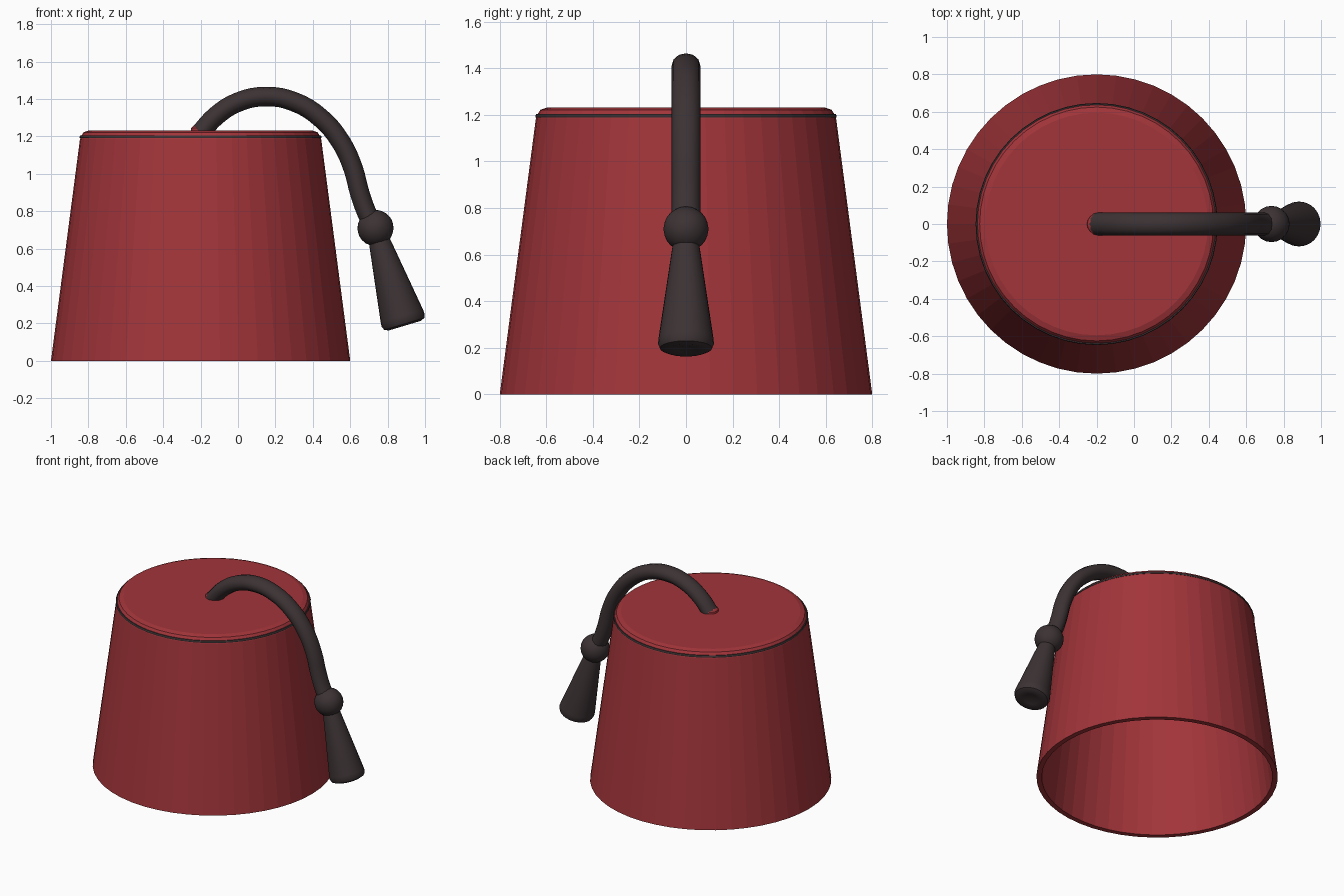
import bpy, bmesh, math
from mathutils import Vector

if "Cube" in bpy.data.objects:
    bpy.data.objects.remove(bpy.data.objects["Cube"])


def material(name, color):
    m = bpy.data.materials.new(name)
    m.diffuse_color = color
    m.use_nodes = True
    m.node_tree.nodes["Principled BSDF"].inputs["Base Color"].default_value = m.diffuse_color
    return m


RED = material("red_felt", (0.36, 0.035, 0.042, 1))
DARK = material("dark_cord", (0.045, 0.032, 0.034, 1))


def lathe(name, profile, sides, mat, smooth=None, closed=False):
    """Spin an (r, z) profile around z."""
    bm = bmesh.new()
    verts = [bm.verts.new((r, 0, z)) for r, z in profile]
    edges = [bm.edges.new(p) for p in zip(verts, verts[1:])]
    if closed:
        edges.append(bm.edges.new((verts[-1], verts[0])))
    bmesh.ops.spin(bm, geom=verts + edges, cent=(0, 0, 0), axis=(0, 0, 1),
                   angle=math.tau, steps=sides, use_duplicate=False)
    bmesh.ops.remove_doubles(bm, verts=bm.verts, dist=1e-4)
    bmesh.ops.recalc_face_normals(bm, faces=bm.faces)
    me = bpy.data.meshes.new(name)
    bm.to_mesh(me)
    bm.free()
    ob = bpy.data.objects.new(name, me)
    bpy.context.collection.objects.link(ob)
    me.materials.append(mat)
    if smooth:
        me.shade_smooth()
        me.set_sharp_from_angle(angle=math.radians(smooth))
    return ob


# Hollow tapered hat body, open underneath
hat = lathe("hat_body", [(0, 1.232), (0.595, 1.232), (0.625, 1.222), (0.64, 1.2),
                         (0.645, 1.185), (0.80, 0), (0.765, 0), (0.615, 1.195),
                         (0, 1.195)], 48, RED)
hat.location.x = -0.2

# Dark seam around the top edge
seam = lathe("top_seam", [(0.635, 1.19), (0.646, 1.19), (0.647, 1.197),
                          (0.644, 1.204), (0.635, 1.204)], 48, DARK, closed=True)
seam.location.x = -0.2

# Red button where the cord leaves the hat
button = lathe("cord_button", [(0, 1.215), (0.058, 1.215), (0.055, 1.245),
                               (0.035, 1.262), (0, 1.265)], 16, RED, 40)
button.location.x = -0.195

# Arching cord
path = [(-0.2, 1.22), (-0.12, 1.307), (0, 1.383), (0.15, 1.413), (0.3, 1.385),
        (0.44, 1.3), (0.55, 1.17), (0.615, 1.03), (0.65, 0.9), (0.685, 0.8),
        (0.73, 0.71)]
cu = bpy.data.curves.new("cord_path", "CURVE")
cu.dimensions = "3D"
cu.bevel_depth = 0.052
cu.bevel_resolution = 4
cu.use_fill_caps = True
cu.resolution_u = 4
sp = cu.splines.new("BEZIER")
sp.bezier_points.add(len(path) - 1)
for p, (x, z) in zip(sp.bezier_points, path):
    p.co = (x, 0, z)
    p.handle_left_type = p.handle_right_type = "AUTO"
cord = bpy.data.objects.new("cord", cu)
bpy.context.collection.objects.link(cord)
cord.scale.y = 1.18
cu.materials.append(DARK)

# Knot above the tassel
bpy.ops.mesh.primitive_ico_sphere_add(subdivisions=3, radius=0.097,
                                      location=(0.735, 0, 0.71))
knot = bpy.context.object
knot.name = "tassel_knot"
knot.data.materials.append(DARK)
bpy.ops.object.shade_smooth()

# Flared tassel hanging outward from the knot
tassel = lathe("tassel", [(0, -0.04), (0.05, -0.04), (0.06, -0.09), (0.118, -0.49),
                          (0.12, -0.515), (0.112, -0.535), (0.09, -0.545),
                          (0.05, -0.54), (0, -0.53)], 24, DARK, 40)
tassel.location = (0.735, 0, 0.71)
axis = Vector((0.15, 0, -0.50))
tassel.rotation_euler = Vector((0, 0, -1)).rotation_difference(axis).to_euler()
